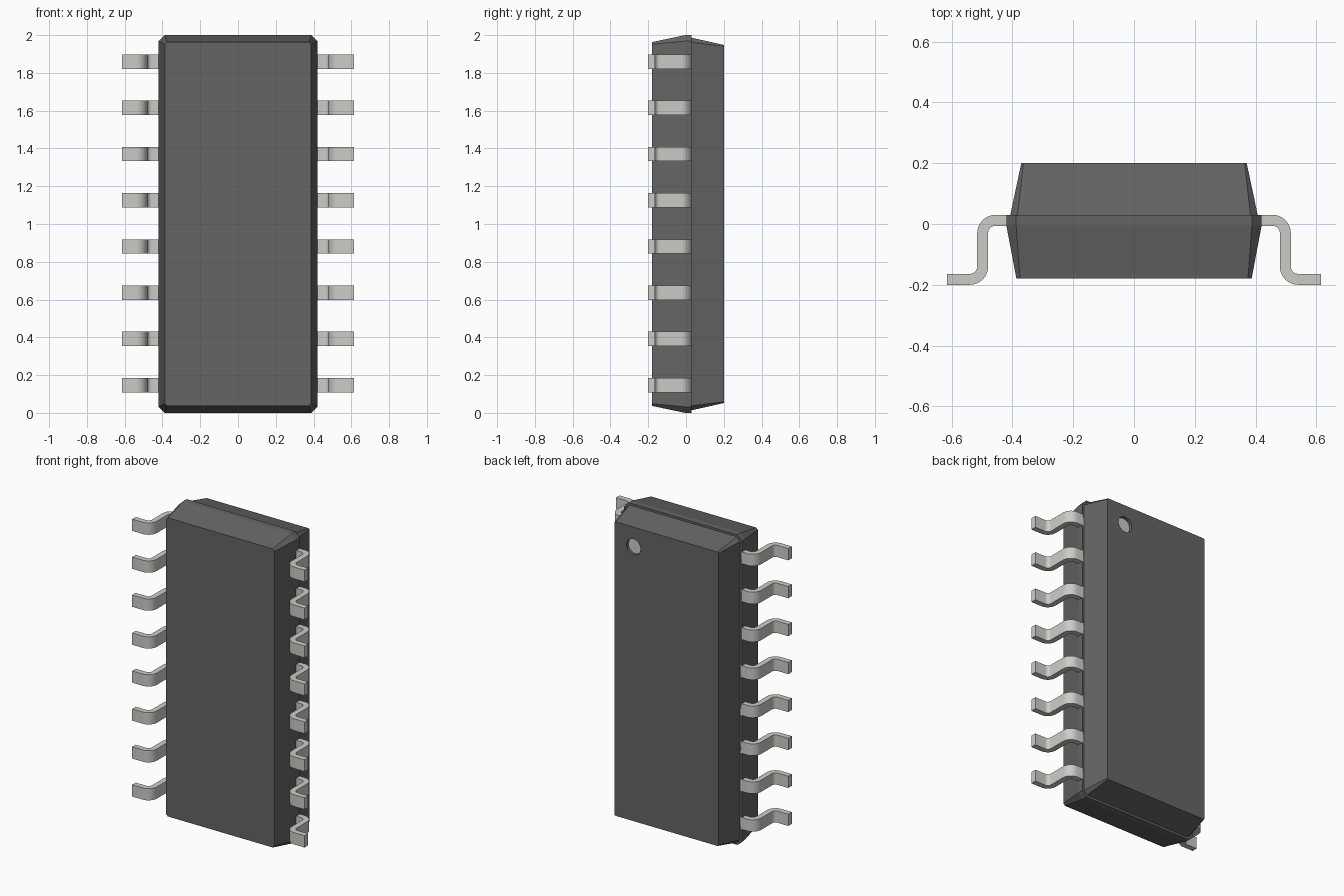
import bpy, bmesh, math
from mathutils import Matrix

if "Cube" in bpy.data.objects:
    bpy.data.objects.remove(bpy.data.objects["Cube"])


def material(name, rgb):
    m = bpy.data.materials.new(name)
    m.diffuse_color = (*rgb, 1)
    m.use_nodes = True
    m.node_tree.nodes["Principled BSDF"].inputs["Base Color"].default_value = m.diffuse_color
    return m


BLACK = material("dark_plastic", (0.13, 0.13, 0.13))
METAL = material("tin_metal", (0.6, 0.6, 0.57))


def finish(name, bm, mat):
    bmesh.ops.recalc_face_normals(bm, faces=bm.faces)
    me = bpy.data.meshes.new(name)
    bm.to_mesh(me)
    bm.free()
    me.materials.append(mat)
    ob = bpy.data.objects.new(name, me)
    bpy.context.collection.objects.link(ob)
    return ob


def loft(name, rings):
    """Stack chamfered rectangles (y, half width, z low, z high, chamfer) along y."""
    bm = bmesh.new()
    loops = []
    for y, w, lo, hi, c in rings:
        pts = [(w, lo + c), (w, hi - c), (w - c, hi), (c - w, hi),
               (-w, hi - c), (-w, lo + c), (c - w, lo), (w - c, lo)]
        loops.append([bm.verts.new((x, y, z)) for x, z in pts])
    for a, b in zip(loops, loops[1:]):
        for i in range(8):
            j = (i + 1) % 8
            bm.faces.new((a[i], a[j], b[j], b[i]))
    bm.faces.new(loops[0])
    bm.faces.new(loops[-1])
    return finish(name, bm, BLACK)


def disc(name, y, depth, r, mat):
    bm = bmesh.new()
    bmesh.ops.create_cone(bm, cap_ends=True, segments=32, radius1=r, radius2=r, depth=depth,
                          matrix=Matrix.Translation((0.235, y, 1.82)) @ Matrix.Rotation(math.pi / 2, 4, 'X'))
    return finish(name, bm, mat)


# Two tapered halves of the package
loft("front_body", [(-0.18, 0.387, 0.037, 1.963, 0.012),
                    (-0.005, 0.42, 0.0, 2.0, 0.032),
                    (0.03, 0.42, 0.0, 2.0, 0.032)])
back = loft("back_body", [(0.03, 0.407, 0.014, 1.986, 0.024),
                          (0.2, 0.371, 0.052, 1.948, 0.007)])

# Round orientation dimple with a pale floor
cutter = disc("dimple_cutter", 0.2, 0.05, 0.05, BLACK)
cutter.hide_render = True
cutter.hide_viewport = True
cutter.display_type = 'WIRE'
cut = back.modifiers.new("dimple", 'BOOLEAN')
cut.operation = 'DIFFERENCE'
cut.solver = 'EXACT'
cut.object = cutter
disc("dimple_floor", 0.177, 0.006, 0.05, METAL)


# Gull-wing lead profile in x, y
def arc(cx, cy, r, a0, a1, n=8):
    return [(cx + r * math.cos(math.radians(a0 + (a1 - a0) * i / n)),
             cy + r * math.sin(math.radians(a0 + (a1 - a0) * i / n))) for i in range(n + 1)]


R, T = 0.06, 0.036
profile = ([(0.395, 0.03)] + arc(0.456, -0.03, R, 90, 0)
           + arc(0.54, -0.14, R - T, 180, 270) + [(0.615, -0.164), (0.615, -0.2)]
           + arc(0.54, -0.14, R, 270, 180)
           + arc(0.456, -0.03, R - T, 0, 90) + [(0.395, -0.006)])


def lead(name, side, z, width=0.076):
    bm = bmesh.new()
    f = bm.faces.new([bm.verts.new((side * x, y, z - width / 2)) for x, y in profile])
    ext = bmesh.ops.extrude_face_region(bm, geom=[f])["geom"]
    bmesh.ops.translate(bm, vec=(0, 0, width),
                        verts=[v for v in ext if isinstance(v, bmesh.types.BMVert)])
    ob = finish(name, bm, METAL)
    ob.select_set(True)
    bpy.context.view_layer.objects.active = ob


# Eight leads per side, smooth around the bends
bpy.ops.object.select_all(action='DESELECT')
for side, label in ((1, "right"), (-1, "left")):
    for i in range(8):
        lead(f"{label}_lead_{i + 1}", side, 0.147 + 0.2447 * i)
bpy.ops.object.shade_smooth_by_angle(angle=math.radians(30))
